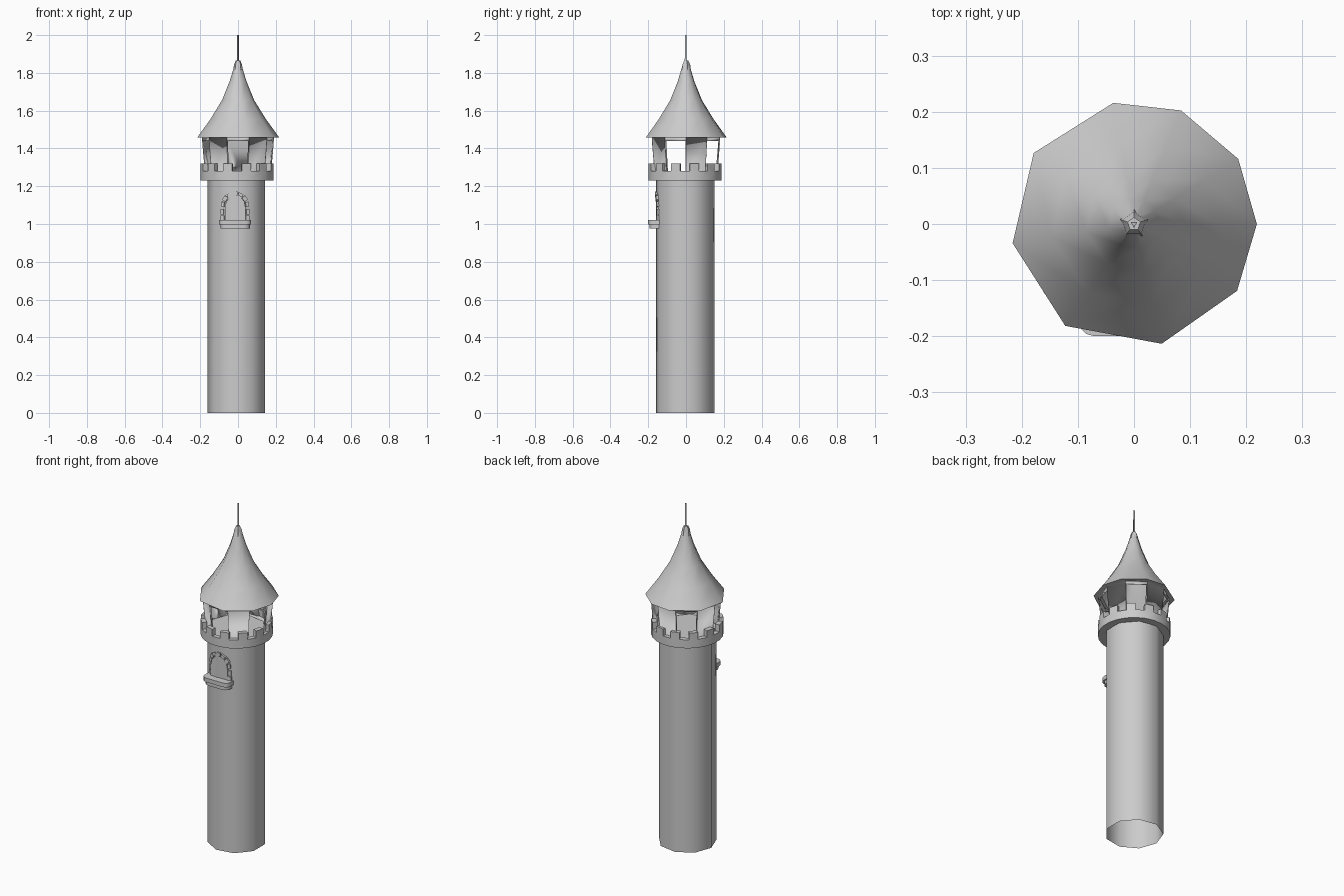
import bpy, bmesh, math
from math import sin, cos, radians
from mathutils import Matrix

if "Cube" in bpy.data.objects:
    bpy.data.objects.remove(bpy.data.objects["Cube"])

CX = CY = -0.005  # tower axis


def finish(bm, name, angle=45):
    bmesh.ops.recalc_face_normals(bm, faces=bm.faces[:])
    me = bpy.data.meshes.new(name)
    bm.to_mesh(me)
    bm.free()
    ob = bpy.data.objects.new(name, me)
    bpy.context.collection.objects.link(ob)
    bpy.ops.object.select_all(action='DESELECT')
    ob.select_set(True)
    bpy.context.view_layer.objects.active = ob
    bpy.ops.object.shade_smooth_by_angle(angle=radians(angle))
    return ob


def even(n, start=0):
    return [start + 360 * i / n for i in range(n)]


def lathe(profile, angles, cx=CX, cy=CY, closed=False, cap_top=False):
    """Revolve (radius, z) points through the given angles."""
    bm = bmesh.new()
    rings = [[bm.verts.new((cx + r * cos(radians(a)), cy + r * sin(radians(a)), z))
              for a in angles] for r, z in profile]
    pairs = list(zip(rings, rings[1:]))
    if closed:
        pairs.append((rings[-1], rings[0]))
    n = len(angles)
    for lo, hi in pairs:
        for i in range(n):
            j = (i + 1) % n
            bm.faces.new((lo[i], lo[j], hi[j], hi[i]))
    if cap_top:
        bm.faces.new(rings[-1])
    bm.faces.ensure_lookup_table()
    return bm


# Shaft, open at the bottom
finish(lathe([(0.157, 0), (0.157, 1.27)], even(9, 180), cap_top=True), "shaft")

# Battlement ring with every second top segment raised
bm = lathe([(0.15, 1.23), (0.195, 1.23), (0.195, 1.28), (0.168, 1.28), (0.15, 1.26)],
           even(24, 7.5), closed=True)
tops = list(bm.faces)[48:72][::2]
for f in bmesh.ops.extrude_discrete_faces(bm, faces=tops)["faces"]:
    bmesh.ops.translate(bm, verts=f.verts[:], vec=(0, 0, 0.04))
finish(bm, "battlement", 30)

# Flared turret with five open windows
bm = lathe([(0.172, 1.255), (0.19, 1.46)], even(10, -108), 0, 0)
panes = list(bm.faces)[::2]
bmesh.ops.inset_individual(bm, faces=panes, thickness=0.026)
bmesh.ops.delete(bm, geom=panes, context='FACES')
turret = finish(bm, "turret")
mod = turret.modifiers.new("wall", 'SOLIDIFY')
mod.thickness = 0.02

# Roof with uneven sides, its tip and spike
bm = lathe([(0.175, 1.46), (0.219, 1.457), (0.148, 1.555), (0.086, 1.655),
            (0.045, 1.755), (0.016, 1.85)],
           [0, 32, 67.5, 99.7, 144.7, 189, 236, 283, 327], 0, 0, cap_top=True)
finish(bm, "roof")
finish(lathe([(0.026, 1.815), (0.022, 1.845), (0.012, 1.866)], even(5, 90),
             0, 0, cap_top=True), "roof_tip", 30)
finish(lathe([(0.007, 1.8), (0.006, 2.0)], even(3, 30), 0, 0, cap_top=True), "spike", 30)


# Front window: arched panel
WX = -0.015
bm = bmesh.new()
arch = [(-0.055, 1.01), (0.055, 1.01)] + [
    (0.055 * cos(radians(a)), 1.085 + 0.065 * sin(radians(a))) for a in range(0, 181, 30)]
face = bm.faces.new([bm.verts.new((WX + x, -0.13, z)) for x, z in arch])
ext = bmesh.ops.extrude_face_region(bm, geom=[face])["geom"]
bmesh.ops.translate(bm, verts=[v for v in ext if isinstance(v, bmesh.types.BMVert)],
                    vec=(0, -0.026, 0))
finish(bm, "window_panel", 30)


# Stones around the arch, following the curved wall
def stone(bm, x, z, tilt, w, h):
    y = -math.sqrt(0.15 ** 2 - x * x)
    turn = math.asin(x / 0.15) * 0.7
    m = (Matrix.Translation((x, y, z)) @ Matrix.Rotation(turn, 4, 'Z')
         @ Matrix.Rotation(-tilt, 4, 'Y') @ Matrix.Diagonal((w, 0.028, h, 1)))
    bmesh.ops.create_cube(bm, size=1, matrix=m)


bm = bmesh.new()
for side in (-1, 1):
    for z, w in ((1.03, 0.02), (1.064, 0.016)):
        stone(bm, WX + side * 0.064, z, 0, w, 0.03)
for i in range(7):
    a = radians(10 + i * 160 / 6)
    stone(bm, WX + 0.062 * cos(a), 1.092 + 0.07 * sin(a), a,
          0.022 if i % 2 else 0.016, 0.026)
finish(bm, "arch_stones", 30)

# Rounded sill: wide slab over a narrower one
for name, half, y0, z0, z1 in (("sill_top", 0.085, -0.2, 0.998, 1.022),
                               ("sill_base", 0.077, -0.192, 0.976, 0.998)):
    bm = bmesh.new()
    m = (Matrix.Translation((WX, (y0 - 0.115) / 2, (z0 + z1) / 2))
         @ Matrix.Diagonal((2 * half, -0.115 - y0, z1 - z0, 1)))
    bmesh.ops.create_cube(bm, size=1, matrix=m)
    front = [e for e in bm.edges if all(v.co.y < -0.17 for v in e.verts)
             and abs(e.verts[0].co.z - e.verts[1].co.z) > 0.01]
    bmesh.ops.bevel(bm, geom=front, offset=0.03, segments=3, profile=0.5, affect='EDGES')
    finish(bm, name, 40)
